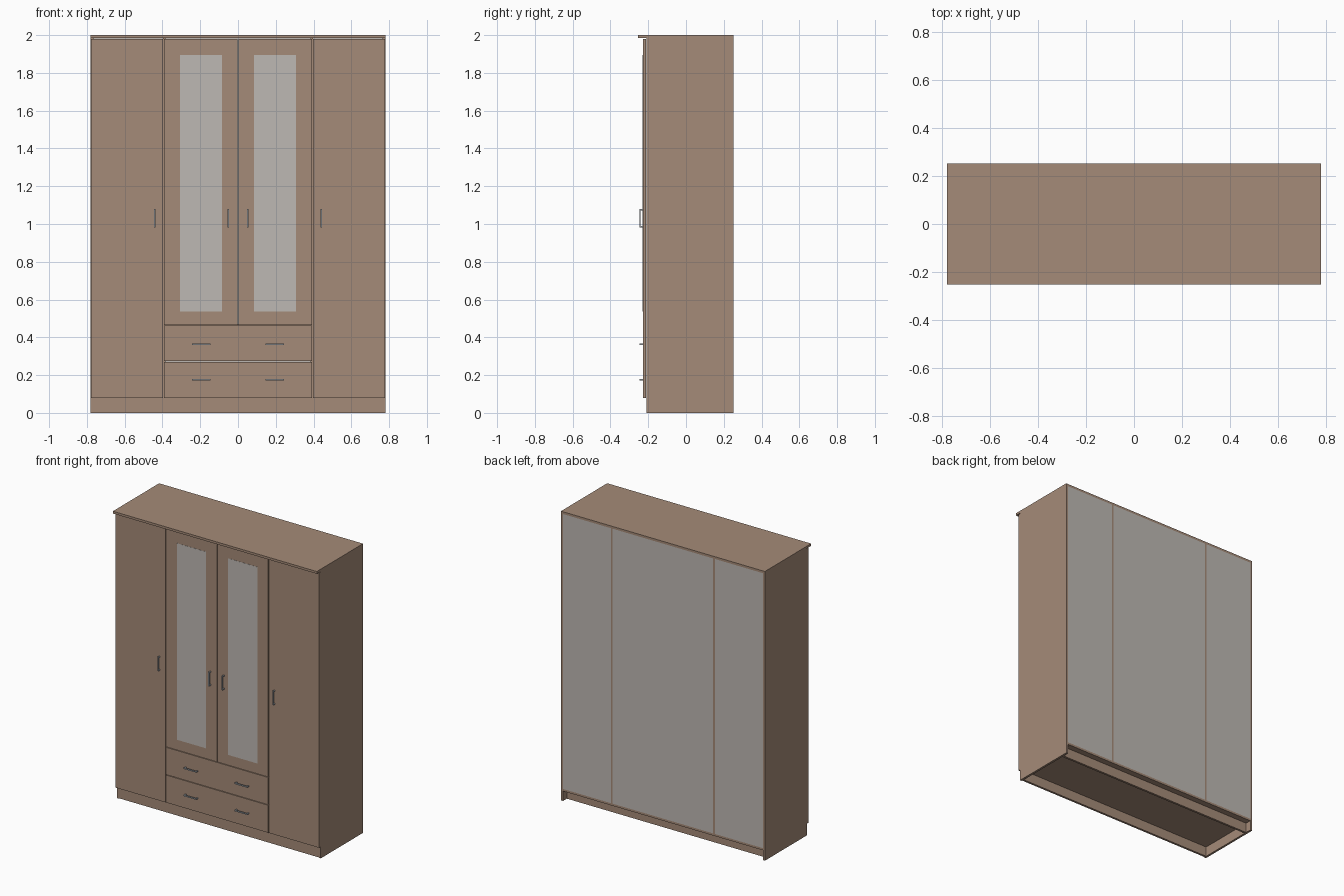
import bpy

if "Cube" in bpy.data.objects:
    bpy.data.objects.remove(bpy.data.objects["Cube"])

def material(name, rgb):
    m = bpy.data.materials.new(name)
    m.diffuse_color = (*rgb, 1)
    m.use_nodes = True
    m.node_tree.nodes["Principled BSDF"].inputs["Base Color"].default_value = m.diffuse_color
    return m

WOOD = material("brown wood", (0.376, 0.258, 0.188))
GLASS = material("pale grey", (0.515, 0.485, 0.456))
METAL = material("handle steel", (0.40, 0.43, 0.46))

def box(name, x, y, z, mat=WOOD):
    """Axis-aligned box from (min, max) pairs."""
    x0, x1 = sorted(x)
    y0, y1 = y
    z0, z1 = z
    v = [(a, b, c) for c in (z0, z1) for a, b in ((x0, y0), (x1, y0), (x1, y1), (x0, y1))]
    f = [(3, 2, 1, 0), (4, 5, 6, 7)] + [(i, (i + 1) % 4, (i + 1) % 4 + 4, i + 4) for i in range(4)]
    me = bpy.data.meshes.new(name)
    me.from_pydata(v, [], f)
    me.materials.append(mat)
    ob = bpy.data.objects.new(name, me)
    bpy.context.collection.objects.link(ob)
    return ob

FRONT, BACK = -0.210, 0.252      # carcass depth
DOOR = (-0.228, -0.212)          # door thickness range
T = 0.015                        # board thickness

# Carcass boards
box("top_panel", (-0.78, 0.78), (-0.253, BACK), (1.984, 2.0))
box("bottom_panel", (-0.765, 0.765), (FRONT, BACK), (0.068, 0.083))
box("front_plinth", (-0.765, 0.765), (-0.205, -0.190), (0, 0.068))
box("back_plinth", (-0.765, 0.765), (0.195, 0.210), (0, 0.068))
box("drawer_shelf", (-0.385, 0.385), (FRONT, 0.245), (0.455, 0.47))
box("middle_back", (-0.384, 0.384), (0.246, BACK), (0.083, 1.984), GLASS)

def handle(name, cx, cz, vertical):
    """Flat bar on two short posts."""
    h, w = 0.049, 0.004
    def part(label, a, b, y):
        if vertical:
            box(label, (cx - w, cx + w), y, (cz + a, cz + b), METAL)
        else:
            box(label, (cx + a, cx + b), y, (cz - w, cz + w), METAL)
    part(name + "_bar", -h, h, (-0.247, -0.240))
    part(name + "_post_a", -h, -h + 0.008, (-0.240, DOOR[0]))
    part(name + "_post_b", h - 0.008, h, (-0.240, DOOR[0]))

# Mirrored parts
for s, side in ((-1, "left"), (1, "right")):
    box(side + "_side", (s * 0.765, s * 0.78), (FRONT, BACK), (0, 1.984))
    box(side + "_divider", (s * 0.384, s * 0.397), (FRONT, BACK), (0.083, 1.984))
    box(side + "_back", (s * 0.397, s * 0.765), (0.246, BACK), (0.083, 1.984), GLASS)
    box(side + "_outer_door", (s * 0.396, s * 0.779), DOOR, (0.08, 1.979))
    box(side + "_inner_door", (s * 0.0015, s * 0.391), DOOR, (0.466, 1.979))
    box(side + "_mirror", (s * 0.085, s * 0.308), (DOOR[0] - 0.001, DOOR[0]), (0.537, 1.896), GLASS)
    handle(side + "_outer_handle", s * 0.44, 1.031, True)
    handle(side + "_inner_handle", s * 0.051, 1.031, True)
    for z in (0.175, 0.363):
        handle(side + "_drawer_handle", s * 0.195, z, False)

# Drawer fronts
for name, z in (("lower", (0.08, 0.270)), ("upper", (0.274, 0.462))):
    box(name + "_drawer_front", (-0.391, 0.391), DOOR, z)
